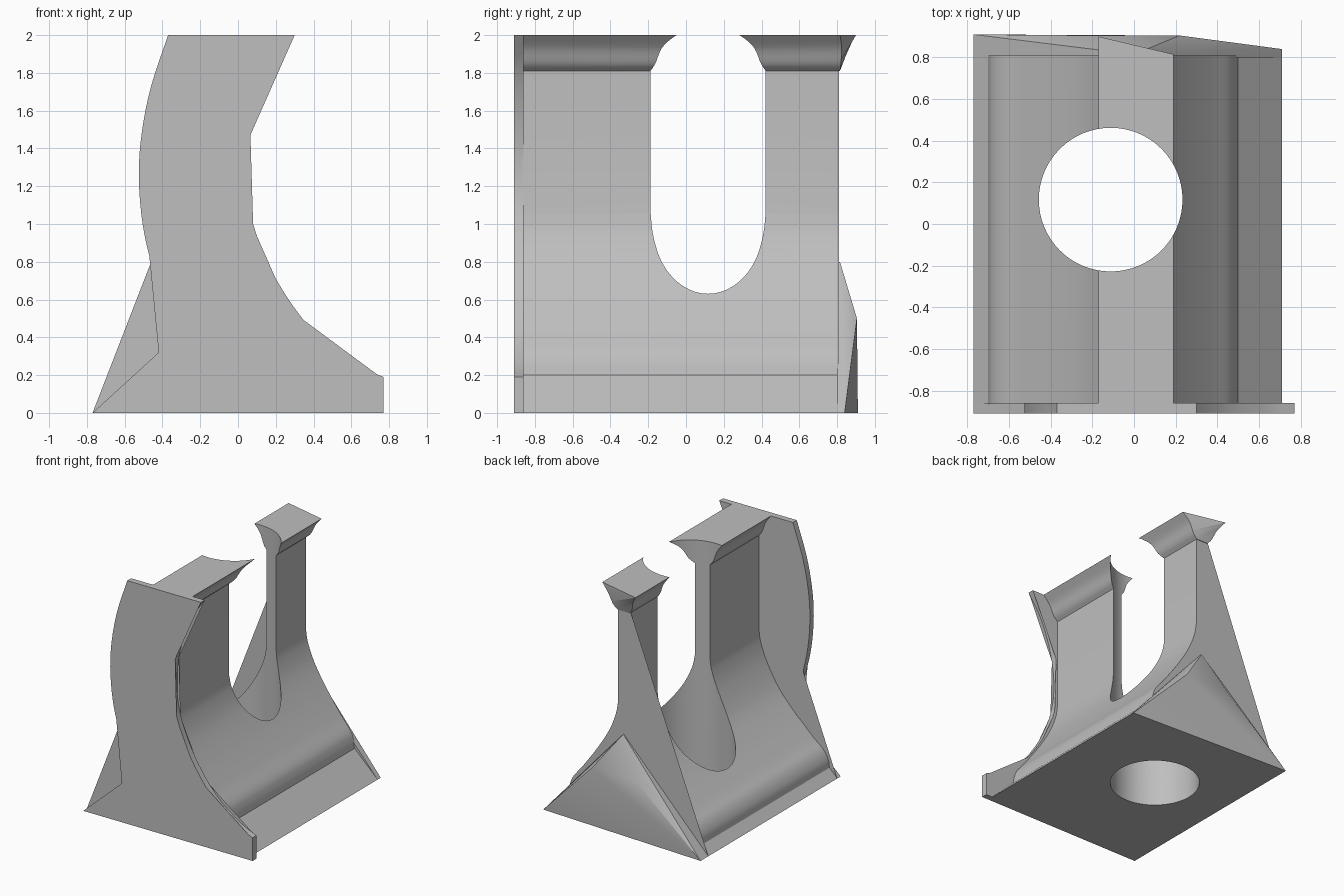
import bpy, bmesh, math
from mathutils import Vector

cube = bpy.data.objects.get("Cube")
if cube:
    bpy.data.objects.remove(cube, do_unlink=True)

# One plain material
grey = bpy.data.materials.new("plain_grey")
grey.use_nodes = True
colour = (0.52, 0.52, 0.52, 1)
grey.diffuse_color = colour
grey.node_tree.nodes["Principled BSDF"].inputs["Base Color"].default_value = colour


def smooth_path(points, steps=6):
    """Catmull-Rom curve through (x, z) points."""
    p = [Vector(q) for q in points]
    p = [2 * p[0] - p[1]] + p + [2 * p[-1] - p[-2]]
    out = []
    for a, b, c, d in zip(p, p[1:], p[2:], p[3:]):
        for i in range(steps):
            t = i / steps
            out.append(0.5 * (2 * b + (c - a) * t + (2 * a - 5 * b + 4 * c - d) * t ** 2
                              + (3 * b - a - 3 * c + d) * t ** 3))
    return [tuple(q) for q in out + [p[-2]]]


def make_object(name, bm):
    bmesh.ops.recalc_face_normals(bm, faces=bm.faces)
    mesh = bpy.data.meshes.new(name)
    bm.to_mesh(mesh)
    bm.free()
    mesh.materials.append(grey)
    obj = bpy.data.objects.new(name, mesh)
    bpy.context.collection.objects.link(obj)
    return obj


def extrude_profile(name, profile, front, back):
    """Extrude an (x, z) outline along y; back is a function of x and z."""
    bm = bmesh.new()
    near = [bm.verts.new((x, front, z)) for x, z in profile]
    far = [bm.verts.new((x, back(x, z), z)) for x, z in profile]
    bm.faces.new(near)
    bm.faces.new(far)
    for i in range(len(profile)):
        j = (i + 1) % len(profile)
        bm.faces.new((near[i], near[j], far[j], far[i]))
    # split the end caps so that slanted ones stay exact
    bmesh.ops.triangulate(bm, faces=[f for f in bm.faces if len(f.verts) > 4])
    return make_object(name, bm)


def activate(obj):
    bpy.ops.object.select_all(action="DESELECT")
    obj.select_set(True)
    bpy.context.view_layer.objects.active = obj


# Thin curved plate at the front
plate_left = smooth_path([(-0.37, 2), (-0.46, 1.73), (-0.51, 1.48), (-0.525, 1.25),
                          (-0.505, 1.0), (-0.455, 0.78), (-0.385, 0.59), (-0.365, 0.5),
                          (-0.375, 0.42), (-0.42, 0.32), (-0.48, 0.25)], 4)
plate_right = smooth_path([(0.77, 0.19), (0.62, 0.26), (0.4, 0.43), (0.2, 0.71),
                           (0.08, 1.0), (0.045, 1.26), (0.08, 1.54), (0.17, 1.8), (0.3, 2)], 4)
plate = extrude_profile("front_plate", plate_left + [(-0.77, 0), (0.77, 0)] + plate_right,
                        -0.91, lambda x, z: -0.86)

# Body: flared foot narrowing to a thin upright wall
body_left = smooth_path([(-0.06, 1.06), (-0.075, 0.95), (-0.13, 0.8), (-0.24, 0.61),
                         (-0.38, 0.45), (-0.55, 0.285), (-0.64, 0.21), (-0.685, 0.14),
                         (-0.7, 0.07)])
body_right = smooth_path([(0.5, 0.2), (0.485, 0.27), (0.455, 0.335), (0.37, 0.44),
                          (0.24, 0.62), (0.13, 0.8), (0.07, 0.95), (0.05, 1.06)])
body = extrude_profile("body", [(-0.06, 1.83)] + body_left + [(-0.77, 0), (0.71, 0)]
                       + body_right + [(0.05, 1.83)], -0.865, lambda x, z: 0.81)

# Flared cap with a skewed, outward leaning back end
cap_left = smooth_path([(-0.17, 2), (-0.12, 1.93), (-0.09, 1.85), (-0.06, 1.81)], 4)
cap_right = smooth_path([(0.05, 1.81), (0.09, 1.85), (0.13, 1.93), (0.19, 2)], 4)
cap = extrude_profile("top_cap", cap_left + cap_right, -0.865,
                      lambda x, z: 0.815 + (z - 1.81) / 0.19 * 0.085 * (0.19 - x) / 0.36)

# Faceted swelling on the back end of the foot
bm = bmesh.new()
for co in [(-0.77, 0.91, 0), (0.71, 0.84, 0), (0.22, 0.905, 0.5), (-0.17, 0.905, 0.5),
           (0, 0.815, 0.8), (-0.77, 0.8, 0), (0.71, 0.8, 0), (0, 0.8, 0.8),
           (0.22, 0.8, 0.5)]:
    bm.verts.new(co)
bmesh.ops.convex_hull(bm, input=bm.verts)
swelling = make_object("back_swelling", bm)

# Round vertical hole through cap, wall and foot
bm = bmesh.new()
bmesh.ops.create_cone(bm, cap_ends=True, segments=64, radius1=0.345, radius2=0.345, depth=3)
bmesh.ops.translate(bm, verts=bm.verts, vec=(-0.112, 0.117, 1))
cutter = make_object("hole_cutter", bm)
cutter.hide_render = True
for obj in (body, cap):
    activate(obj)
    mod = obj.modifiers.new("round_hole", "BOOLEAN")
    mod.operation = "DIFFERENCE"
    mod.solver = "EXACT"
    mod.object = cutter
    bpy.ops.object.modifier_apply(modifier=mod.name)
bpy.data.objects.remove(cutter, do_unlink=True)

# Smooth the curves and keep the edges sharp
for obj in (plate, body, cap, swelling):
    activate(obj)
    bpy.ops.object.shade_smooth_by_angle(angle=math.radians(25))
